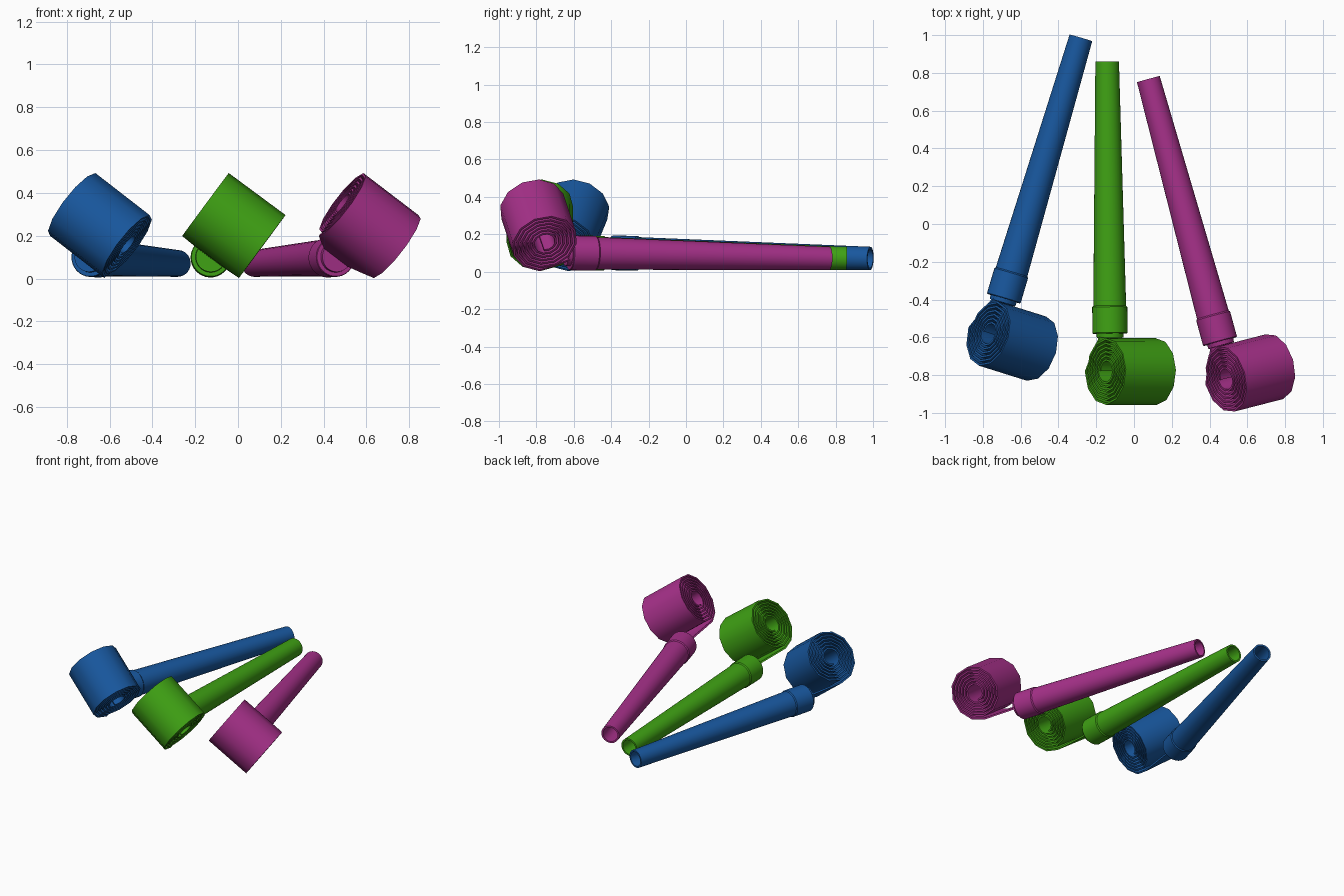
import bpy, bmesh, math
from mathutils import Matrix, Vector

if "Cube" in bpy.data.objects:
    bpy.data.objects.remove(bpy.data.objects["Cube"])

# (radius, distance along tube): end plug, collar, tapered tube, hollow bore
TUBE = [(0, -0.022), (0.07, -0.022), (0.072, 0), (0.09, 0), (0.093, 0.004), (0.093, 0.14),
        (0.087, 0.147), (0.0625, 1.44), (0.051, 1.44), (0.07, 0.02), (0, 0.02)]
SIDES = 32
R_OUT, R_IN, TURNS, STEPS = 0.183, 0.05, 6, 12
ROLL_Y, WIDTH, THICK = -0.2, 0.33, 0.011


def finish(name, bm, mat, matrix):
    bmesh.ops.remove_doubles(bm, verts=bm.verts, dist=1e-5)
    bmesh.ops.recalc_face_normals(bm, faces=bm.faces)
    mesh = bpy.data.meshes.new(name)
    bm.to_mesh(mesh)
    bm.free()
    mesh.materials.append(mat)
    ob = bpy.data.objects.new(name, mesh)
    bpy.context.collection.objects.link(ob)
    ob.matrix_world = matrix
    bpy.ops.object.select_all(action='DESELECT')
    ob.select_set(True)
    bpy.context.view_layer.objects.active = ob
    bpy.ops.object.shade_smooth_by_angle(angle=math.radians(35))


def mouth_tube(name, mat, matrix):
    bm = bmesh.new()
    verts = [bm.verts.new((0, y, r)) for r, y in TUBE]
    edges = [bm.edges.new(p) for p in zip(verts, verts[1:])]
    bmesh.ops.spin(bm, geom=verts + edges, cent=(0, 0, 0), axis=(0, 1, 0),
                   angle=2 * math.pi, steps=SIDES, use_merge=False)
    finish(name, bm, mat, matrix)


def paper_roll(name, mat, matrix):
    # centre line as (y, z, half width): fan out of the tube, then spiral inwards
    path = [(0.0, 0, 0.068), (-0.03, 0, 0.075), (-0.11, 0, 0.12)]
    for i in range(TURNS * STEPS + 1):
        a = 2 * math.pi * i / STEPS
        r = R_OUT + (R_IN - R_OUT) * i / (TURNS * STEPS)
        path.append((ROLL_Y - r * math.sin(a), R_OUT - r * math.cos(a), WIDTH / 2))
    bm = bmesh.new()
    rings = []
    for i, (y, z, w) in enumerate(path):
        p, q = path[max(i - 1, 0)], path[min(i + 1, len(path) - 1)]
        t = Vector((q[0] - p[0], q[1] - p[1])).normalized() * THICK / 2
        rings.append([bm.verts.new((sx * w, y - s * t.y, z + s * t.x))
                      for sx, s in ((-1, -1), (1, -1), (1, 1), (-1, 1))])
    for a, b in zip(rings, rings[1:]):
        for k in range(4):
            bm.faces.new((a[k], a[(k + 1) % 4], b[(k + 1) % 4], b[k]))
    bm.faces.new(rings[0])
    bm.faces.new(rings[-1])
    finish(name, bm, mat, matrix)


# colour name, colour, collar end position, heading
BLOWERS = [("blue", (0.009, 0.095, 0.34), (-0.69, -0.395, 0.101), -16.5),
           ("green", (0.05, 0.36, 0.007), (-0.127, -0.58, 0.101), 0.6),
           ("magenta", (0.38, 0.03, 0.25), (0.456, -0.622, 0.101), 15.3)]
for label, col, loc, heading in BLOWERS:
    mat = bpy.data.materials.new(label + "_paper")
    mat.diffuse_color = (*col, 1)
    mat.use_nodes = True
    mat.node_tree.nodes["Principled BSDF"].inputs["Base Color"].default_value = mat.diffuse_color
    m = (Matrix.Translation(loc) @ Matrix.Rotation(math.radians(heading), 4, 'Z')
         @ Matrix.Rotation(math.radians(-1.2), 4, 'X')
         @ Matrix.Rotation(math.radians(36.5), 4, 'Y'))
    mouth_tube(label + "_mouth_tube", mat, m)
    paper_roll(label + "_paper_roll", mat, m)
